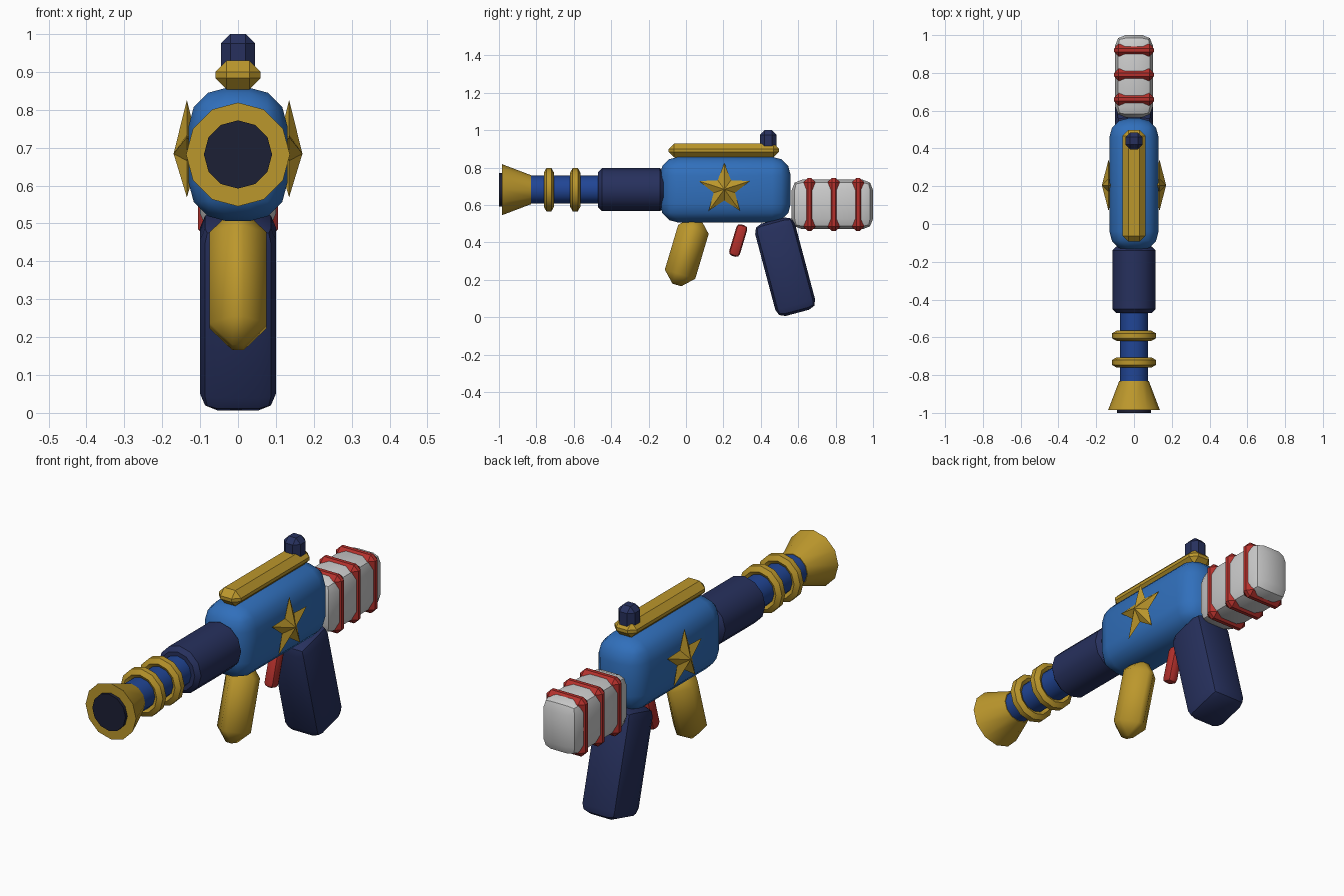
import bpy, bmesh
from math import pi, sin, cos, radians
from mathutils import Matrix, Vector

if "Cube" in bpy.data.objects:
    bpy.data.objects.remove(bpy.data.objects["Cube"])


def material(name, r, g, b):
    m = bpy.data.materials.new(name)
    m.diffuse_color = (r, g, b, 1)
    m.use_nodes = True
    m.node_tree.nodes["Principled BSDF"].inputs["Base Color"].default_value = m.diffuse_color
    return m


BLUE = material("blue", 0.03, 0.16, 0.50)
BARREL = material("barrel_blue", 0.015, 0.06, 0.30)
NAVY = material("navy", 0.02, 0.03, 0.11)
DARK = material("dark", 0.012, 0.014, 0.035)
GOLD = material("gold", 0.50, 0.31, 0.025)
RED = material("red", 0.46, 0.03, 0.025)
AXIS_Z = 0.682


def finish(bm, name, mat, angle=40):
    bmesh.ops.recalc_face_normals(bm, faces=bm.faces)
    me = bpy.data.meshes.new(name)
    bm.to_mesh(me)
    bm.free()
    ob = bpy.data.objects.new(name, me)
    bpy.context.collection.objects.link(ob)
    if mat:
        me.materials.append(mat)
    bpy.ops.object.select_all(action='DESELECT')
    ob.select_set(True)
    bpy.context.view_layer.objects.active = ob
    bpy.ops.object.shade_smooth_by_angle(angle=radians(angle))
    return ob


def box(name, size, loc, bevel, mat, seg=2, tilt=0, angle=40):
    """Bevelled box, tilted about the x axis."""
    bm = bmesh.new()
    bmesh.ops.create_cube(bm, size=1)
    bmesh.ops.scale(bm, vec=size, verts=bm.verts)
    bmesh.ops.bevel(bm, geom=bm.edges[:], offset=bevel, segments=seg,
                    profile=0.5, affect='EDGES', clamp_overlap=True)
    bm.transform(Matrix.Translation(loc) @ Matrix.Rotation(tilt, 4, 'X'))
    return finish(bm, name, mat, angle)


def lathe(name, profile, mat, n=12, closed=False):
    """Revolve (y, radius) points about the barrel axis."""
    bm = bmesh.new()
    rings = [[bm.verts.new((r * sin(2 * pi * i / n), y, AXIS_Z + r * cos(2 * pi * i / n)))
              for i in range(n)] for y, r in profile]
    pairs = list(zip(rings, rings[1:]))
    if closed:
        pairs.append((rings[-1], rings[0]))
    else:
        bm.faces.new(rings[0])
        bm.faces.new(rings[-1])
    for a, b in pairs:
        for i in range(n):
            j = (i + 1) % n
            bm.faces.new((a[i], a[j], b[j], b[i]))
    return finish(bm, name, mat)


def star(name, x, y, z, outer, inner, depth):
    """Five-pointed star, pyramid-shaped on both sides."""
    bm = bmesh.new()
    rim = []
    for i in range(10):
        r = inner if i % 2 else outer
        rim.append(bm.verts.new((x, y + r * sin(i * pi / 5), z + r * cos(i * pi / 5))))
    for d in (depth, -depth):
        tip = bm.verts.new((x + d, y, z))
        for i in range(10):
            bm.faces.new((rim[i], rim[(i + 1) % 10], tip))
    return finish(bm, name, GOLD, 10)


# Main body with side stars
box("body", (0.26, 0.70, 0.352), (0, 0.21, 0.682), 0.10, BLUE, seg=3)
for side, x in (("right", 0.135), ("left", -0.135)):
    star("star_" + side, x, 0.205, 0.684, 0.142, 0.06, 0.035)

# Barrel, shroud, rings and flared muzzle
lathe("barrel_shroud", [(-0.47, 0.095), (-0.45, 0.115), (-0.14, 0.115), (-0.12, 0.095)], NAVY)
lathe("barrel", [(-0.85, 0.075), (-0.45, 0.075)], BARREL)
for k, y in enumerate((-0.733, -0.592)):
    ring = [(y + 0.027 * cos(a * pi / 3), 0.092 + 0.027 * sin(a * pi / 3)) for a in range(6)]
    lathe("barrel_ring_%d" % (k + 1), ring, GOLD, closed=True)
lathe("muzzle", [(-0.985, 0.137), (-0.83, 0.078)], GOLD)
lathe("muzzle_bore", [(-1.0, 0.09), (-0.96, 0.09)], DARK)

# Top rail and rear sight
box("top_rail", (0.12, 0.59, 0.076), (0, 0.202, 0.892), 0.03, GOLD, seg=1, angle=30)
box("rear_sight", (0.09, 0.09, 0.13), (0, 0.44, 0.935), 0.025, NAVY, seg=1, angle=30)

# Grips and trigger
box("rear_grip", (0.20, 0.22, 0.51), (0, 0.53, 0.270), 0.045, NAVY, tilt=0.26)
box("front_grip", (0.15, 0.17, 0.37), (0, 0.004, 0.350), 0.06, GOLD, seg=1, tilt=-0.29, angle=50)
box("trigger", (0.055, 0.06, 0.175), (0, 0.279, 0.410), 0.02, RED, tilt=-0.29)

# Rear canister with red bands
box("canister", (0.20, 0.435, 0.265), (0, 0.7825, 0.603), 0.055, None)
for k, y in enumerate((0.66, 0.79, 0.92)):
    box("canister_band_%d" % (k + 1), (0.212, 0.066, 0.285), (0, y, 0.603), 0.024, RED, seg=1, angle=30)
